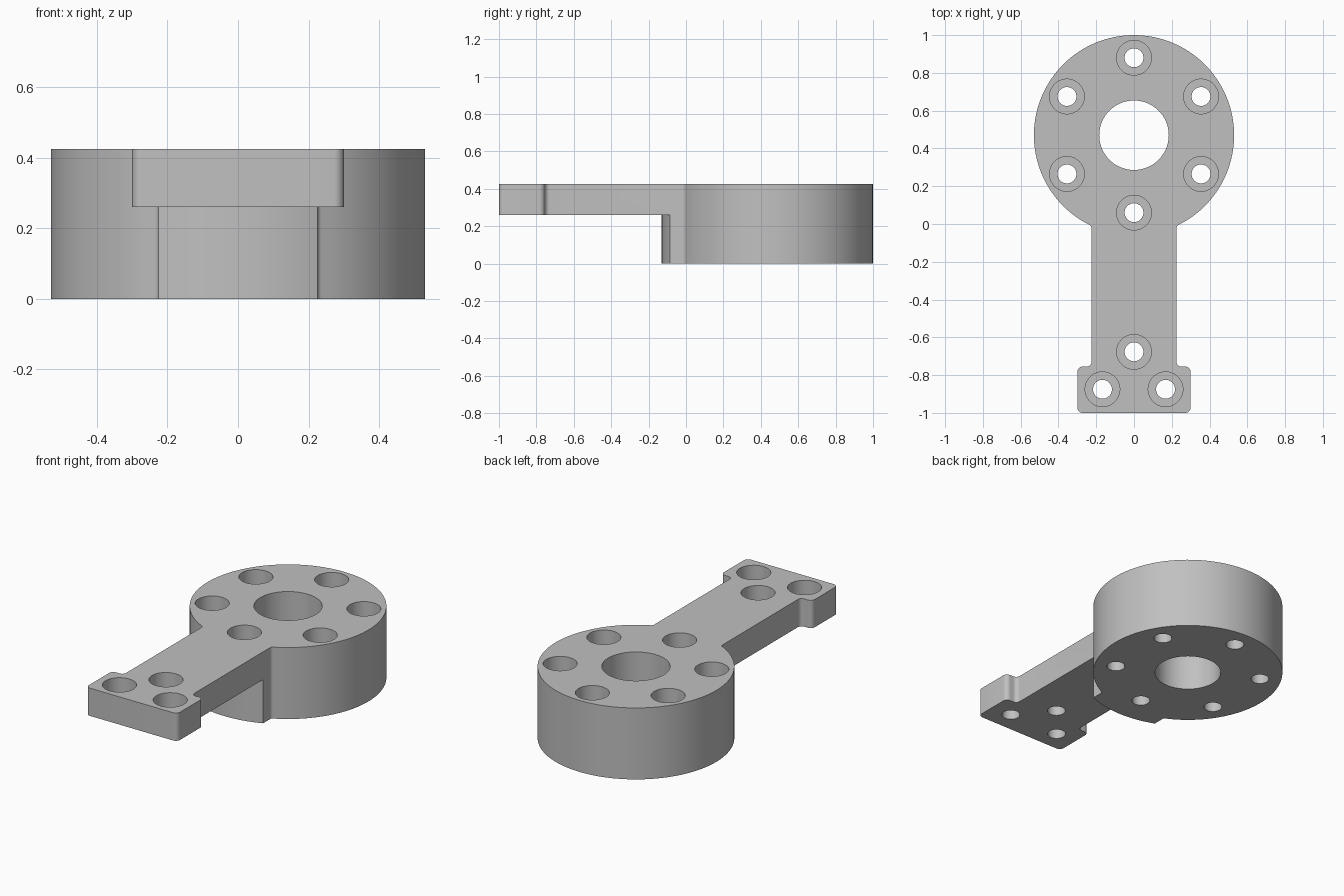
import bpy, bmesh
from math import sin, cos, pi, radians, sqrt, atan2
from mathutils import Vector

if "Cube" in bpy.data.objects:
    bpy.data.objects.remove(bpy.data.objects["Cube"])

HUB_Y, HUB_R, TOP = 0.47, 0.53, 0.425
ARM_W, ARM_Z, NECK_R = 0.225, 0.26, 0.60
FOOT_W, FOOT_Y = 0.30, -0.755

grey = bpy.data.materials.new("plain grey")
grey.use_nodes = True
grey.diffuse_color = (0.53, 0.53, 0.53, 1)
grey.node_tree.nodes["Principled BSDF"].inputs["Base Color"].default_value = grey.diffuse_color


def arc(cx, cy, r, start, end, steps):
    """Points along an arc, angles in radians."""
    return [(cx + r * cos(start + (end - start) * i / steps),
             cy + r * sin(start + (end - start) * i / steps)) for i in range(steps + 1)]


def new_object(name, bm):
    bmesh.ops.recalc_face_normals(bm, faces=bm.faces)
    mesh = bpy.data.meshes.new(name)
    bm.to_mesh(mesh)
    bm.free()
    mesh.materials.append(grey)
    ob = bpy.data.objects.new(name, mesh)
    bpy.context.collection.objects.link(ob)
    return ob


def extrude_profile(name, points, z0, z1):
    bm = bmesh.new()
    face = bm.faces.new([bm.verts.new((x, y, z0)) for x, y in points])
    top = bmesh.ops.extrude_face_region(bm, geom=[face])["geom"]
    verts = [g for g in top if isinstance(g, bmesh.types.BMVert)]
    bmesh.ops.translate(bm, verts=verts, vec=(0, 0, z1 - z0))
    return new_object(name, bm)


def lathe(bm, x, y, profile, sides=48):
    """Closed turned solid from (radius, height) pairs."""
    rings = [[bm.verts.new((x + r * cos(2 * pi * i / sides), y + r * sin(2 * pi * i / sides), z))
              for i in range(sides)] for r, z in profile]
    for a, b in zip(rings, rings[1:]):
        for i in range(sides):
            j = (i + 1) % sides
            bm.faces.new((a[i], a[j], b[j], b[i]))
    bm.faces.new(rings[0][::-1])
    bm.faces.new(rings[-1])


# Right half of the outline: hub, blended neck, arm, rounded foot
f = 0.02
fx = ARM_W + f
fy = HUB_Y - sqrt((HUB_R + f) ** 2 - fx ** 2)
touch = atan2(fy - HUB_Y, fx)
c, k = 0.025, 0.028
half = arc(0, HUB_Y, HUB_R, pi / 2, touch, 64)
half += arc(fx, fy, f, touch + pi, pi, 6)[1:]
half += arc(ARM_W + c, FOOT_Y + c, c, pi, 1.5 * pi, 8)
half += arc(FOOT_W - k, FOOT_Y - k, k, pi / 2, 0, 8)
half += arc(FOOT_W - k, -1 + k, k, 0, -pi / 2, 8)
outline = half + [(-x, y) for x, y in reversed(half) if x > 1e-5]
bracket = extrude_profile("bracket", outline, 0, TOP)

# Space under the arm, bounded by the curved neck
side = radians(56)
under = arc(0, HUB_Y, NECK_R, -pi / 2 - side, -pi / 2 + side, 80)
under += [(0.5, -1.2), (-0.5, -1.2)]
cutters = [extrude_profile("under_arm_cutter", under, -0.1, ARM_Z)]

# Counterbored screw holes and central bore
ring = [(0.41 * sin(i * pi / 3), HUB_Y + 0.41 * cos(i * pi / 3)) for i in range(6)]
foot = [(0, -0.677), (-0.167, -0.875), (0.167, -0.875)]
bm = bmesh.new()
floor = TOP - 0.105
for x, y in ring + foot:
    lathe(bm, x, y, [(0.05, -0.1), (0.05, floor), (0.092, floor), (0.092, 0.6)])
lathe(bm, 0, HUB_Y, [(0.184, -0.1), (0.184, 0.6)], 72)
cutters.append(new_object("hole_cutter", bm))

# Cut the solid and bake the result
for cutter in cutters:
    mod = bracket.modifiers.new(cutter.name, "BOOLEAN")
    mod.operation, mod.solver, mod.object = "DIFFERENCE", "EXACT", cutter
    cutter.hide_render = True
bpy.context.view_layer.update()
result = bracket.evaluated_get(bpy.context.evaluated_depsgraph_get())
bracket_mesh = bpy.data.meshes.new_from_object(result)
bracket.modifiers.clear()
bracket.data = bracket_mesh
for cutter in cutters:
    bpy.data.objects.remove(cutter)

bpy.ops.object.select_all(action="DESELECT")
bracket.select_set(True)
bpy.context.view_layer.objects.active = bracket
bpy.ops.object.shade_smooth_by_angle(angle=radians(30))
